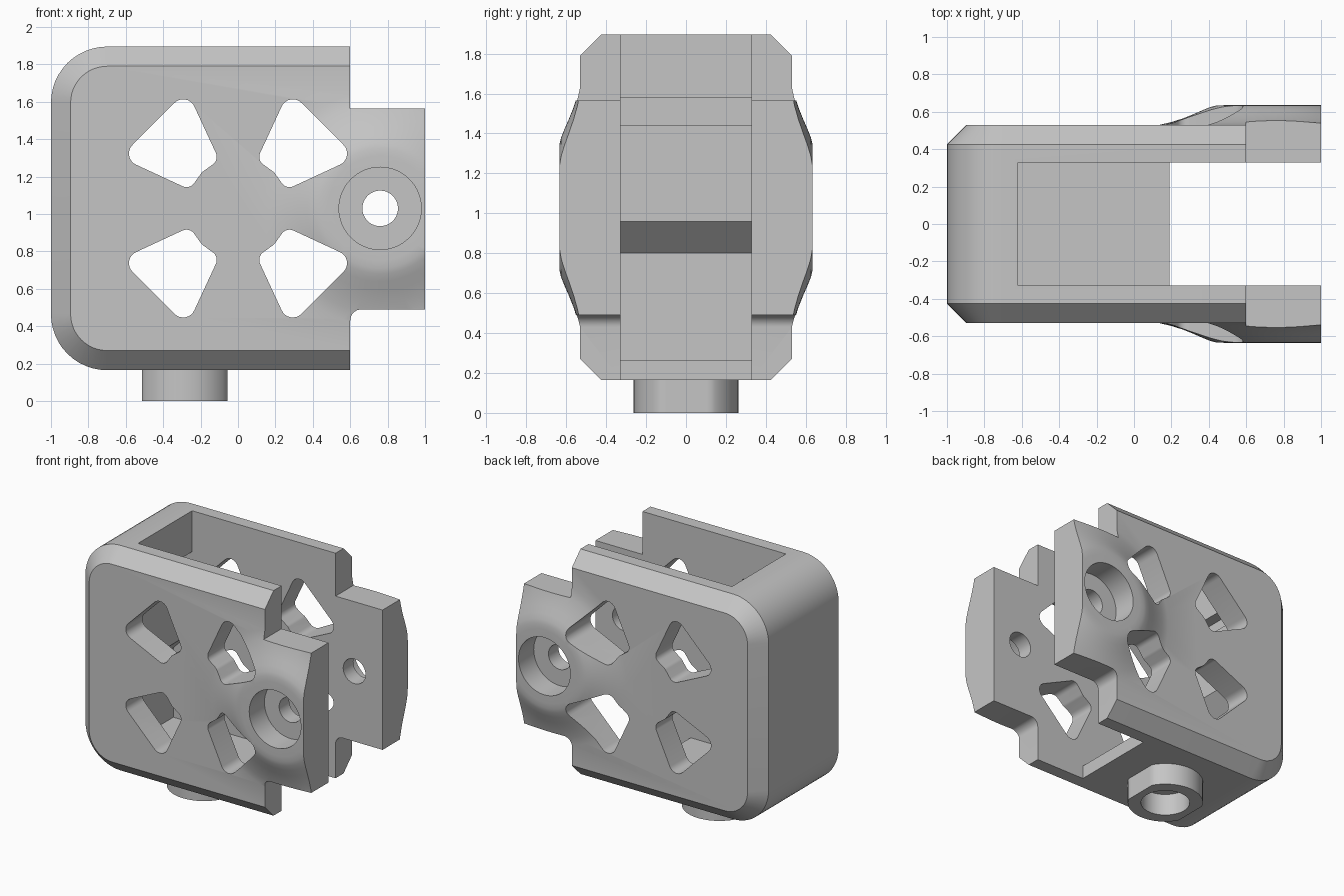
import bpy, bmesh, math
from mathutils import Vector

if "Cube" in bpy.data.objects:
    bpy.data.objects.remove(bpy.data.objects["Cube"], do_unlink=True)

grey = bpy.data.materials.new("plain grey")
grey.use_nodes = True
grey.diffuse_color = (0.56, 0.56, 0.56, 1)
grey.node_tree.nodes["Principled BSDF"].inputs["Base Color"].default_value = (0.56, 0.56, 0.56, 1)

MID_Z, PIVOT_X = 1.03, 0.76


def loft(name, loops):
    """Closed solid through loops of equal length."""
    bm = bmesh.new()
    rings = [[bm.verts.new(p) for p in loop] for loop in loops]
    n = len(rings[0])
    for a, b in zip(rings, rings[1:]):
        for i in range(n):
            j = (i + 1) % n
            bm.faces.new((a[i], a[j], b[j], b[i]))
    bm.faces.new(rings[0])
    bm.faces.new(rings[-1])
    bmesh.ops.recalc_face_normals(bm, faces=bm.faces)
    mesh = bpy.data.meshes.new(name)
    bm.to_mesh(mesh)
    bm.free()
    mesh.materials.append(grey)
    obj = bpy.data.objects.new(name, mesh)
    bpy.context.scene.collection.objects.link(obj)
    return obj


def at_y(outline, y):
    return [(x, y, z) for x, z in outline]


def prism(name, outline, y0, y1):
    return loft(name, [at_y(outline, y0), at_y(outline, y1)])


def circle(cx, cz, r, n=64):
    return [(cx + r * math.cos(math.tau * i / n), cz + r * math.sin(math.tau * i / n)) for i in range(n)]


def rounded(corners, steps=8):
    """Outline from (x, z, radius) corners, with tangent arcs."""
    out = []
    for i, (x, z, r) in enumerate(corners):
        p = Vector((x, z))
        if r == 0:
            out.append((x, z))
            continue
        a = (Vector(corners[i - 1][:2]) - p).normalized()
        b = (Vector(corners[(i + 1) % len(corners)][:2]) - p).normalized()
        half = a.angle(b) / 2
        centre = p + (a + b).normalized() * (r / math.sin(half))
        start = p + a * (r / math.tan(half)) - centre
        end = p + b * (r / math.tan(half)) - centre
        for k in range(steps + 1):
            d = start.lerp(end, k / steps)
            # even angular spacing along the arc
            t = (k / steps - 0.5) * (math.pi - 2 * half)
            u = (start + end).normalized()
            v = (end - start).normalized()
            d = (u * math.cos(t) + v * math.sin(t)) * r
            out.append(tuple(centre + d))
    return out


def boolean(obj, cutter, operation):
    mod = obj.modifiers.new(operation.lower(), 'BOOLEAN')
    mod.operation, mod.solver, mod.object = operation, 'EXACT', cutter
    bpy.context.view_layer.objects.active = obj
    bpy.ops.object.modifier_apply(modifier=mod.name)
    bpy.data.objects.remove(cutter, do_unlink=True)


def smooth(obj):
    bpy.ops.object.select_all(action='DESELECT')
    obj.select_set(True)
    bpy.context.view_layer.objects.active = obj
    bpy.ops.object.shade_smooth_by_angle(angle=math.radians(28))


# Housing block with chamfered rim, overlong at the fork end
def block(inset):
    left, low, high, r = -1 + inset, 0.165 + inset, 1.895 - inset, 0.3 - inset
    return rounded([(left, low, r), (1.3, low, 0), (1.3, high, 0), (left, high, r)], 12)


housing = loft("housing", [at_y(block(0.105), -0.53), at_y(block(0), -0.425),
                           at_y(block(0), 0.425), at_y(block(0.105), 0.53)])

# Flared swelling around the pivot on both sides
flare = [(0.65, 0.524), (0.56, 0.545), (0.5, 0.564), (0.44, 0.588),
         (0.39, 0.61), (0.35, 0.626), (0.32, 0.633), (0.28, 0.635)]
rings = [(r, -y) for r, y in reversed(flare)] + flare
swelling = loft("swelling", [at_y(circle(PIVOT_X, MID_Z, r, 96), y) for r, y in rings])
boolean(housing, swelling, 'UNION')

# Side silhouette: trims the fork tabs
tabs = rounded([(-2, -1, 0), (0.6, -1, 0), (0.6, 0.49, 0.06), (1, 0.49, 0),
                (1, 1.565, 0), (0.6, 1.565, 0), (0.6, 3, 0), (-2, 3, 0)])
boolean(housing, prism("tab_trim", tabs, -1, 1), 'INTERSECT')

# Central slot with undercut back wall and partial floor
slot = [(-0.62, 2.5), (-0.62, 1.58), (-0.7, 1.58), (-0.7, 1.44), (-0.62, 1.44),
        (-0.62, 0.96), (-0.78, 0.8), (-0.78, 0.265), (0.19, 0.265), (0.19, -0.5),
        (1.5, -0.5), (1.5, 2.5)]
boolean(housing, prism("slot", slot, -0.328, 0.328), 'DIFFERENCE')

# Four mirrored windows through both plates
window = [(0.273, 0.63, 0.065), (0.63, 0.273, 0.065), (0.259, 0.101, 0.05),
          (0.193, 0.193, 0.06), (0.101, 0.259, 0.05)]
for sx in (-1, 1):
    for sz in (-1, 1):
        outline = rounded([(sx * x, MID_Z + sz * z, r) for x, z, r in window])
        boolean(housing, prism("window", outline, -1, 1), 'DIFFERENCE')

# Pivot bore and counterbores
boolean(housing, prism("bore", circle(PIVOT_X, MID_Z, 0.095, 48), -1, 1), 'DIFFERENCE')
for s in (-1, 1):
    seat = prism("counterbore", circle(PIVOT_X, MID_Z, 0.22), s * 0.45, s)
    boolean(housing, seat, 'DIFFERENCE')
smooth(housing)

# Hollow boss under the floor, with two flats
BOSS_X = -0.285


def disc(r, z, flat=1):
    return [(BOSS_X + max(-flat, min(flat, x)), y, z) for x, y in circle(0, 0, r)]


boss = loft("boss", [disc(0.262, 0, 0.228), disc(0.262, 0.18, 0.228)])
boolean(boss, loft("boss_hole", [disc(0.17, -0.1), disc(0.17, 0.165)]), 'DIFFERENCE')
smooth(boss)
